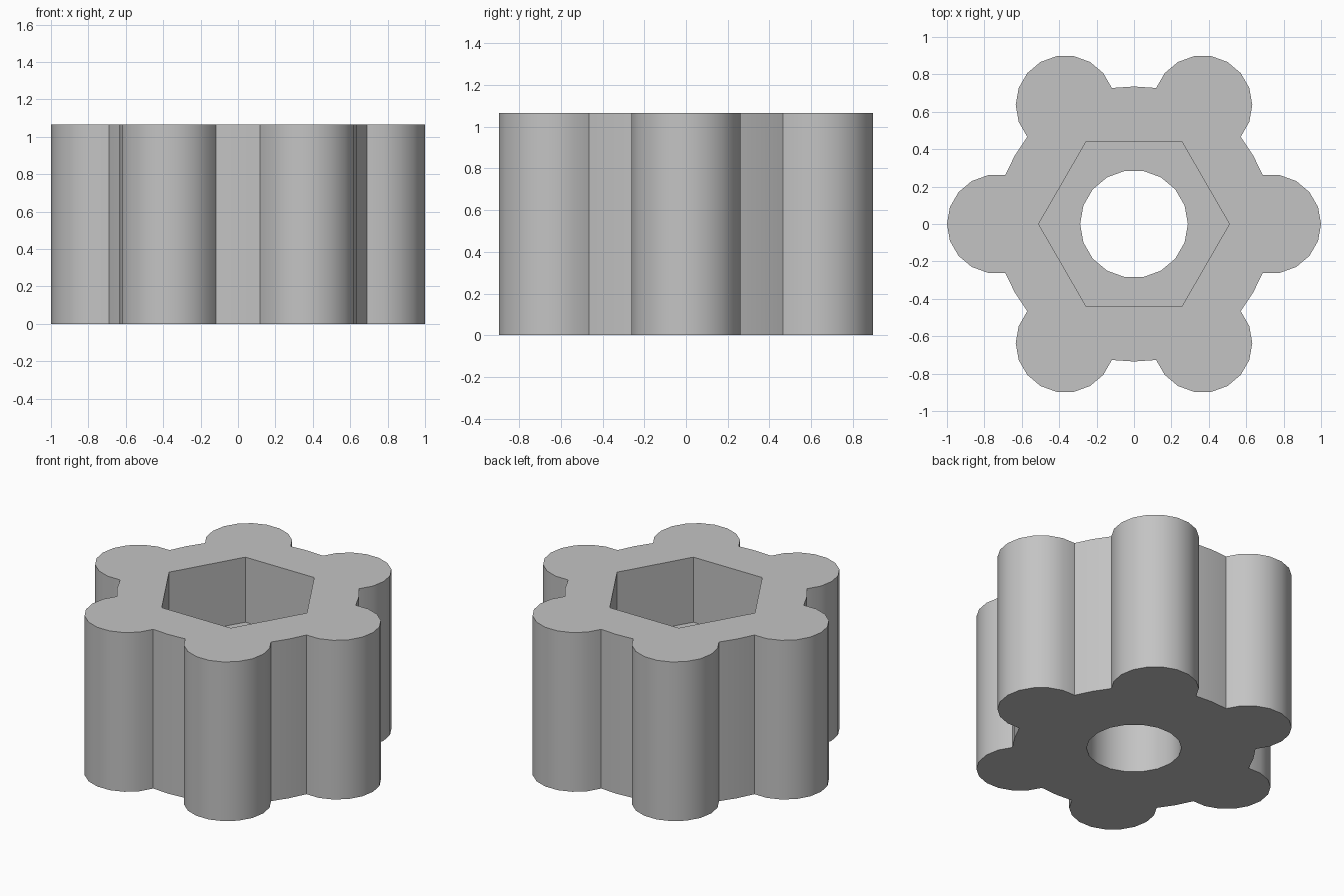
import bpy, bmesh
from math import cos, sin, radians

HEIGHT = 1.065
POCKET_FLOOR = 0.63
LOBE_CENTRE, LOBE_RADIUS = 0.735, 0.265

if "Cube" in bpy.data.objects:
    bpy.data.objects.remove(bpy.data.objects["Cube"], do_unlink=True)

grey = bpy.data.materials.new("plain_grey")
grey.use_nodes = True
colour = (0.55, 0.55, 0.55, 1)
grey.diffuse_color = colour
grey.node_tree.nodes["Principled BSDF"].inputs["Base Color"].default_value = colour


def polar(radius, degrees):
    return radius * cos(radians(degrees)), radius * sin(radians(degrees))


def ring(radius, sides):
    return [polar(radius, 360 * i / sides) for i in range(sides)]


def prism(name, outline, bottom, top):
    """Extrude a flat outline upwards into a closed solid."""
    bm = bmesh.new()
    base = bm.faces.new([bm.verts.new((x, y, bottom)) for x, y in outline])
    up = bmesh.ops.extrude_face_region(bm, geom=[base], use_keep_orig=True)
    for v in up["geom"]:
        if isinstance(v, bmesh.types.BMVert):
            v.co.z = top
    bmesh.ops.recalc_face_normals(bm, faces=bm.faces)
    mesh = bpy.data.meshes.new(name)
    bm.to_mesh(mesh)
    bm.free()
    mesh.materials.append(grey)
    obj = bpy.data.objects.new(name, mesh)
    bpy.context.collection.objects.link(obj)
    return obj


# Six rounded grips joined by shallow valleys
outline = []
for spoke in range(0, 360, 60):
    cx, cy = polar(LOBE_CENTRE, spoke)
    for a in range(-100, 101, 20):
        dx, dy = polar(LOBE_RADIUS, spoke + a)
        outline.append((cx + dx, cy + dy))
    outline.append(polar(LOBE_CENTRE, spoke + 30))
knob = prism("knob_body", outline, 0, HEIGHT)

# Hexagonal pocket from above and round bore through the floor
cutters = [
    prism("hex_pocket_cutter", ring(0.51, 6), POCKET_FLOOR, HEIGHT + 0.2),
    prism("bore_cutter", ring(0.288, 18), -0.2, POCKET_FLOOR + 0.1),
]
bpy.context.view_layer.objects.active = knob
for cutter in cutters:
    cutter.hide_render = True
    mod = knob.modifiers.new(cutter.name, "BOOLEAN")
    mod.operation = "DIFFERENCE"
    mod.solver = "EXACT"
    mod.object = cutter
    bpy.ops.object.modifier_apply(modifier=mod.name)
    bpy.data.objects.remove(cutter, do_unlink=True)

# Smooth grips and bore, crisp rims and valleys
bpy.ops.object.select_all(action="DESELECT")
knob.select_set(True)
bpy.ops.object.shade_smooth_by_angle(angle=radians(30))
